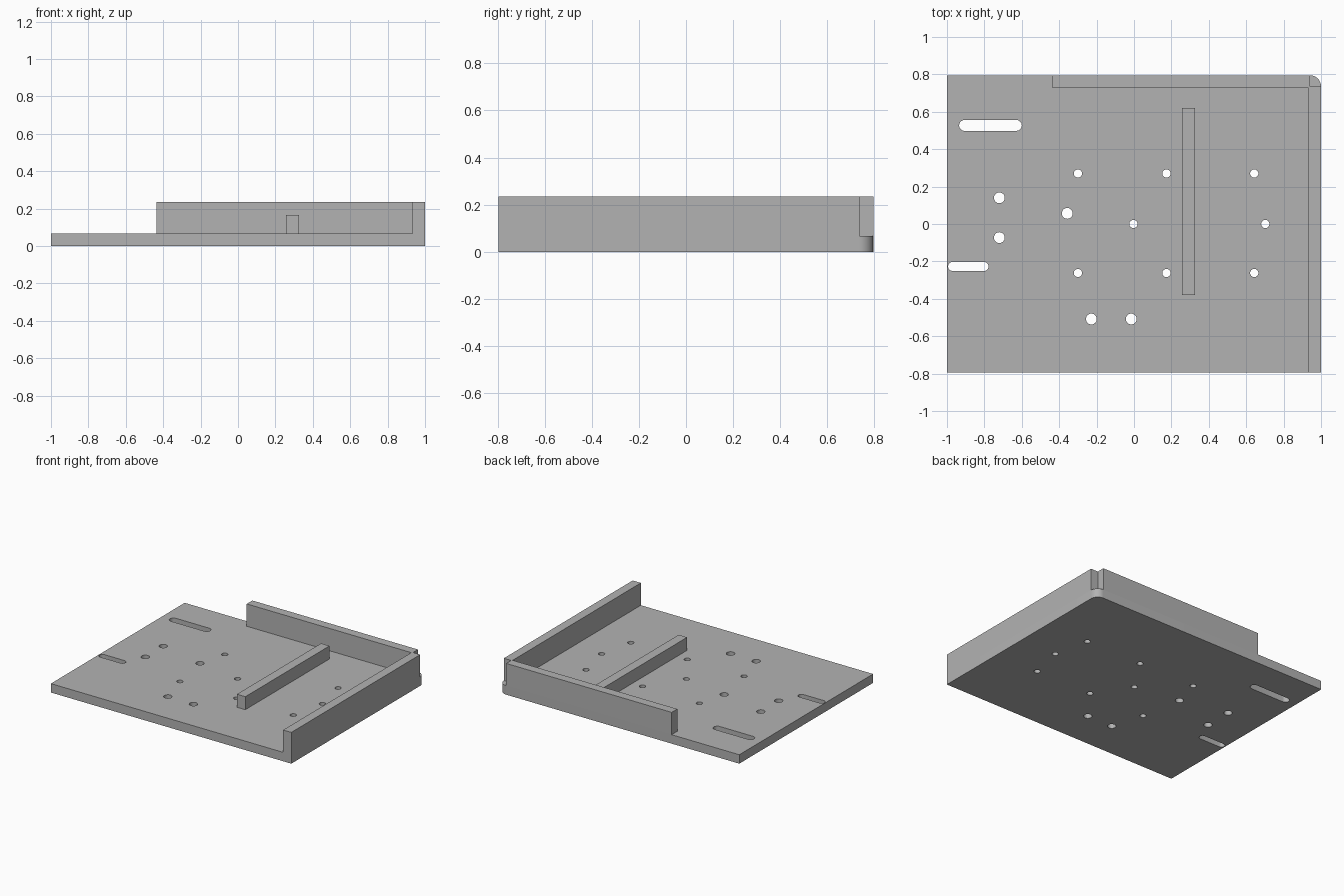
import bpy
from math import pi, cos, sin, radians

cube = bpy.data.objects.get("Cube")
if cube:
    bpy.data.objects.remove(cube, do_unlink=True)

grey = bpy.data.materials.new("plain grey")
grey.use_nodes = True
grey.diffuse_color = (0.45, 0.45, 0.45, 1)
grey.node_tree.nodes["Principled BSDF"].inputs["Base Color"].default_value = grey.diffuse_color

W, D, T, H = 1.0, 0.795, 0.067, 0.235   # half width, half depth, plate and wall tops


def arc(cx, cy, r, start, end, steps):
    return [(cx + r * cos(start + (end - start) * i / steps),
             cy + r * sin(start + (end - start) * i / steps)) for i in range(steps + 1)]


def slot(x0, x1, y, r):
    return arc(x1 - r, y, r, -pi / 2, pi / 2, 12) + arc(x0 + r, y, r, pi / 2, 3 * pi / 2, 12)


def hole(x, y, r):
    return arc(x, y, r, 0, 2 * pi, 24)[:-1]


def prism(name, loops, z0, z1):
    """Extrude an outline, with any inner loops left open, from z0 to z1."""
    curve = bpy.data.curves.new(name, "CURVE")
    curve.dimensions = "2D"
    curve.fill_mode = "BOTH"
    curve.extrude = (z1 - z0) / 2
    for loop in loops:
        spline = curve.splines.new("POLY")
        spline.points.add(len(loop) - 1)
        for point, (x, y) in zip(spline.points, loop):
            point.co = (x, y, 0, 1)
        spline.use_cyclic_u = True
    obj = bpy.data.objects.new(name, curve)
    obj.location.z = (z0 + z1) / 2
    bpy.context.collection.objects.link(obj)
    bpy.ops.object.select_all(action="DESELECT")
    obj.select_set(True)
    bpy.context.view_layer.objects.active = obj
    bpy.ops.object.convert(target="MESH")
    obj = bpy.context.view_layer.objects.active
    # weld the caps to the sides
    bpy.ops.object.mode_set(mode="EDIT")
    bpy.ops.mesh.select_all(action="SELECT")
    bpy.ops.mesh.remove_doubles(threshold=0.0001)
    bpy.ops.mesh.normals_make_consistent(inside=False)
    bpy.ops.object.mode_set(mode="OBJECT")
    obj.data.materials.clear()
    obj.data.materials.append(grey)
    bpy.ops.object.shade_smooth_by_angle(angle=radians(30))
    return obj


# Base plate: one rounded corner, bolt holes and two slots
corner = 0.06
outline = [(-W, -D), (W, -D)] + arc(W - corner, D - corner, corner, 0, pi / 2, 12) + [(-W, D)]
small = [(x, y) for x in (-0.3, 0.173, 0.643) for y in (0.27, -0.262)] + [(-0.003, 0), (0.702, 0)]
large = [(-0.72, 0.14), (-0.72, -0.073), (-0.357, 0.057), (-0.228, -0.508), (-0.015, -0.508)]
openings = [hole(x, y, 0.022) for x, y in small] + [hole(x, y, 0.029) for x, y in large]
openings += [slot(-0.935, -0.6, 0.527, 0.029), slot(-0.994, -0.778, -0.227, 0.024)]
prism("base_plate", [outline] + openings, 0, T)

# L-shaped rim wall along the left and back edges, notched at the corner
inner_x, inner_y, notch_x, notch_y = 0.932, 0.728, 0.94, 0.736
prism("rim_wall", [[(inner_x, -D), (W, -D), (W, notch_y), (notch_x, notch_y), (notch_x, D),
                    (-0.437, D), (-0.437, inner_y), (inner_x, inner_y)]], T, H)

# Raised rib standing on the plate
prism("support_rib", [[(0.257, -0.38), (0.327, -0.38), (0.327, 0.62), (0.257, 0.62)]], T, 0.165)
